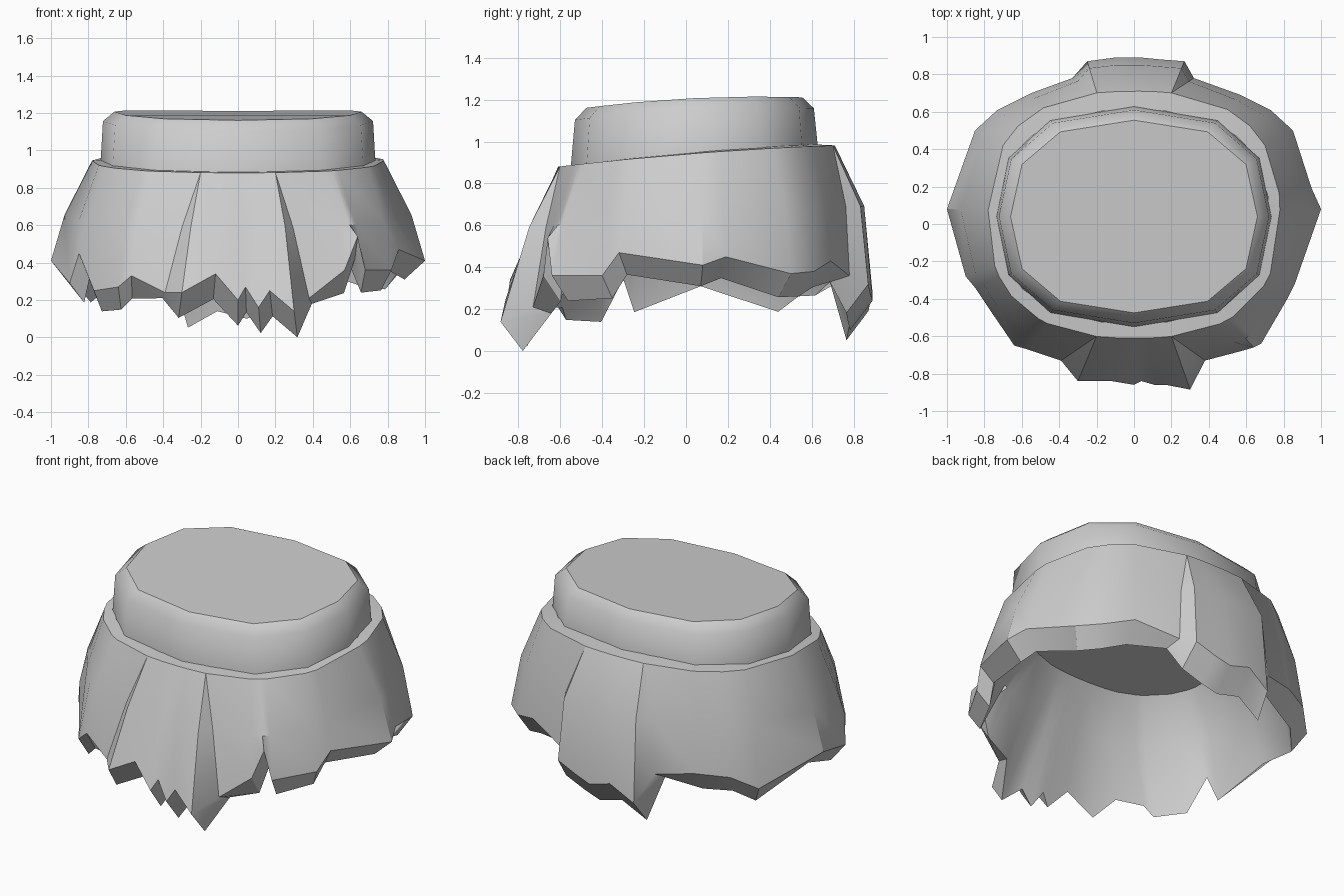
import bpy, bmesh, math

cube = bpy.data.objects.get("Cube")
if cube:
    bpy.data.objects.remove(cube, do_unlink=True)

grey = bpy.data.materials.new("plain_grey")
grey.use_nodes = True
colour = (0.61, 0.61, 0.61, 1)
grey.diffuse_color = colour
grey.node_tree.nodes["Principled BSDF"].inputs["Base Color"].default_value = colour


def oval(angle, half_width, half_depth, centre_y):
    """Point on a squarish oval in the given direction."""
    c, s = math.cos(angle), math.sin(angle)
    r = (abs(c / half_width) ** 2.5 + abs(s / half_depth) ** 2.5) ** (-1 / 2.5)
    return r * c, r * s + centre_y


def waist_height(y):
    return 0.94 + 0.08 * y - 0.03 * y * y


def belt_height(y):
    return 1.205 + 0.055 * y - 0.08 * y * y


def mix(a, b, t):
    return a + (b - a) * t


def loft(name, rings, angle):
    """Skin closed rings of points, cap the last one and shade the result."""
    bm = bmesh.new()
    loops = [[bm.verts.new(p) for p in ring] for ring in rings]
    n = len(loops[0])
    for a, b in zip(loops, loops[1:]):
        for i in range(n):
            j = (i + 1) % n
            bm.faces.new((a[i], a[j], b[j], b[i]))
    bm.faces.new(loops[-1])
    bmesh.ops.remove_doubles(bm, verts=bm.verts, dist=0.0005)
    bmesh.ops.recalc_face_normals(bm, faces=bm.faces)
    mesh = bpy.data.meshes.new(name)
    bm.to_mesh(mesh)
    bm.free()
    mesh.materials.append(grey)
    obj = bpy.data.objects.new(name, mesh)
    bpy.context.collection.objects.link(obj)
    bpy.ops.object.select_all(action="DESELECT")
    obj.select_set(True)
    bpy.context.view_layer.objects.active = obj
    bpy.ops.object.shade_smooth_by_angle(angle=math.radians(angle))
    # Keep a crisp edge around the cap
    cap = max(mesh.polygons, key=lambda p: len(p.vertices))
    for edge in mesh.edges:
        if edge.key in cap.edge_keys:
            edge.use_edge_sharp = True


# Twelve-sided waistband with a softly rounded shoulder and sloping top
quarter = [0, 25, 49, 90]
angles = quarter + [180 - a for a in quarter[-2::-1]]
angles += [a + 180 for a in angles[1:-1]]
belt_rings = []
for half_width, half_depth, height in (
    (0.735, 0.59, lambda y: waist_height(y) - 0.01),
    (0.722, 0.57, lambda y: belt_height(y) - 0.05),
    (0.66, 0.515, belt_height),
):
    ring = []
    for a in angles:
        x, y = oval(math.radians(a), half_width, half_depth, 0.04)
        ring.append((x, y, height(y)))
    belt_rings.append(ring)
loft("waistband", belt_rings, 70)

# Ragged hem, anticlockwise from the left side: back flap, right side, front flap
hem = [
    (1, .08, .41), (.95, .19, .45), (.85, .5, .37), (.73, .61, .38),
    (.57, .69, .43), (.32, .78, .36),
    (.27, .87, .32), (.14, .88, .27), (.04, .89, .24), (-.1, .89, .28),
    (-.25, .87, .19),
    (-.33, .78, .36), (-.55, .7, .39), (-.73, .61, .38), (-.85, .5, .3),
    (-1, .08, .41), (-.9, -.28, .29), (-.85, -.34, .45), (-.77, -.46, .25),
    (-.64, -.65, .27), (-.57, -.67, .33), (-.39, -.73, .24),
    (-.3, -.84, .24), (-.12, -.84, .34), (0, -.86, .2), (.04, -.84, .27),
    (.11, -.86, .16), (.17, -.86, .25), (.3, -.885, .14),
    (.38, -.73, .21), (.57, -.68, .36), (.64, -.66, .54), (.68, -.64, .36),
    (.82, -.4, .36), (.86, -.32, .47),
]

# Flared skirt: lip, outer surface, thick hem, then the lining up to its ceiling
lip, waist, hip, hem_out, hem_in, lining, ceiling = rings = [[] for _ in range(7)]
for x, y, z in hem:
    tx, ty = oval(math.atan2(y - 0.05, x), 0.78, 0.66, 0.05)
    bulge, drop = 0.67, 0.1 + 0.05 * y * y
    if abs(x) < 0.45:
        # Flap edges and their neighbours meet at one point on the waist
        tx = max(-0.2, min(0.2, tx))
        side = 0.66 * (1 - abs(tx / 0.78) ** 2.5) ** (1 / 2.5)
        ty = math.copysign(side, y) + 0.05
        bulge = 0.52 if y < 0 else 0.78
        if abs(y) < 0.8:
            drop = 0.03
    tz = waist_height(ty)
    hz = tz - 0.29
    direction = math.atan2(ty - 0.04, tx)
    lip.append((*oval(direction, 0.72, 0.57, 0.04), tz + 0.005))
    waist.append((tx, ty, tz))
    hip.append((mix(tx, x, bulge), mix(ty, y, bulge), hz))
    hem_out.append((x, y, z))
    hem_in.append((x * (1.13 - 0.24 * abs(x)), y * 0.88, z - drop))
    direction = math.atan2(y - 0.04, x)
    lining.append((*oval(direction, 0.8, 0.64, 0.04), hz - 0.06))
    ceiling.append((*oval(direction, 0.62, 0.5, 0.04), tz - 0.12))
loft("ragged_skirt", rings, 32)
